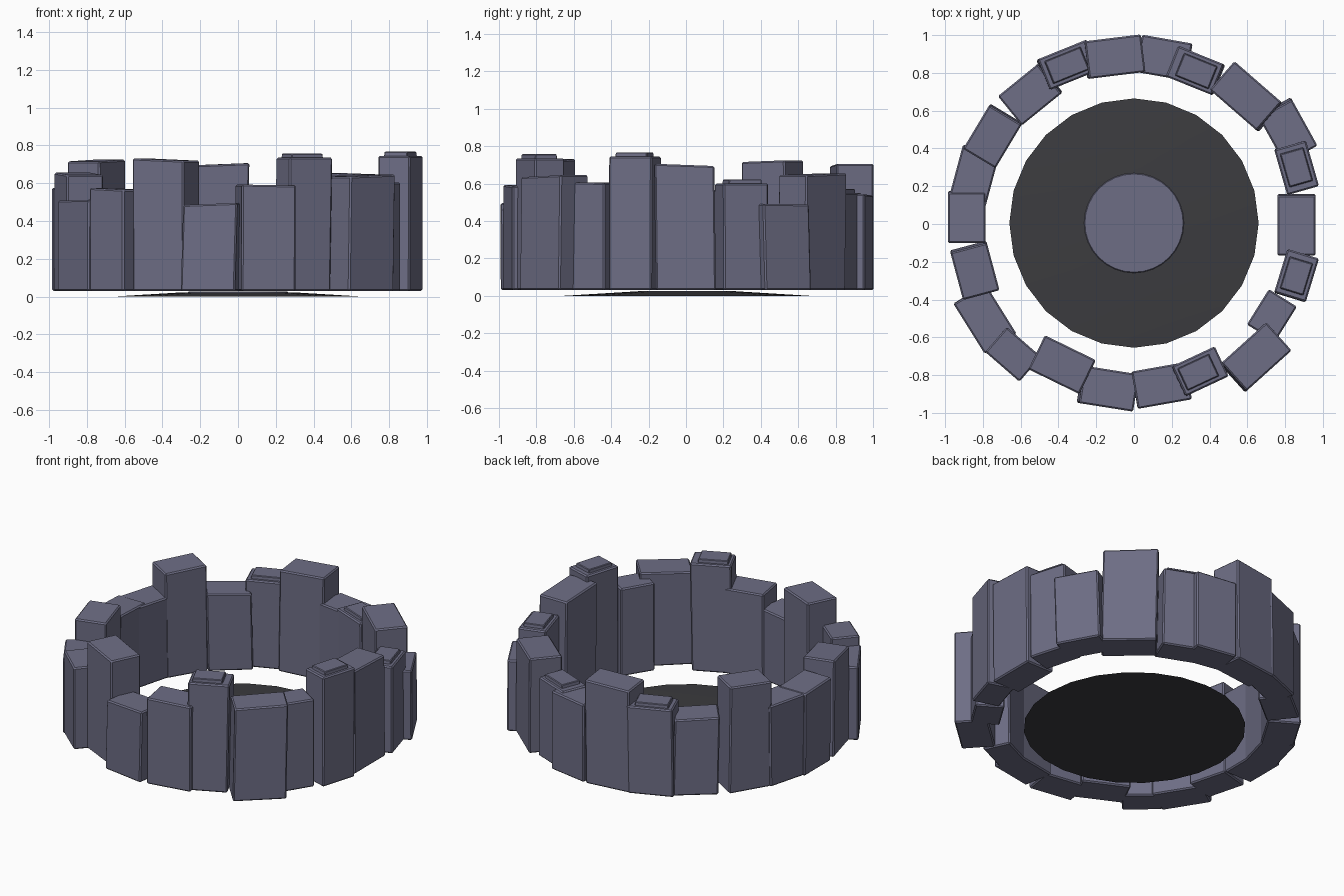
import bpy, bmesh, math, random
from mathutils import Matrix, Vector

if "Cube" in bpy.data.objects:
    bpy.data.objects.remove(bpy.data.objects["Cube"])
random.seed(4)

def mat(name, c):
    m = bpy.data.materials.new(name)
    m.diffuse_color = (*c, 1)
    m.use_nodes = True
    m.node_tree.nodes["Principled BSDF"].inputs["Base Color"].default_value = m.diffuse_color
    return m

STONE = mat("slate_stone", (0.155, 0.155, 0.235))
CHAR = mat("charcoal", (0.045, 0.045, 0.050))

def finish(bm, name, material):
    me = bpy.data.meshes.new(name)
    bm.to_mesh(me)
    bm.free()
    ob = bpy.data.objects.new(name, me)
    bpy.context.collection.objects.link(ob)
    me.materials.append(material)
    return ob

def block(name, x, y, angle, radial, tang, z0, z1, roll=0, slope=0, bevel=0.008, inset=0):
    """Block whose local x points outwards and local y runs round the ring."""
    bm = bmesh.new()
    bmesh.ops.create_cube(bm, size=1)
    for v in bm.verts:
        top = v.co.z > 0
        k = 1 - inset if top else 1
        v.co = Vector((v.co.x * radial * k, v.co.y * tang * k, z1 if top else z0))
        if top:
            v.co.z += slope * (v.co.y / tang)
            v.co.y += roll
    bmesh.ops.bevel(bm, geom=bm.edges[:], offset=bevel, segments=1, affect='EDGES')
    bm.transform(Matrix.Translation((x, y, 0)) @ Matrix.Rotation(math.radians(angle), 4, 'Z'))
    return finish(bm, name, STONE)

# Ring stones: x, y, facing angle, width round the ring, top height, has cap
stones = [
    (.86, 0, 0, .32, .70, 0), (.86, .30, 16, .25, .60, 1), (.81, .50, 29, .28, .49, 0),
    (.60, .67, 49, .33, .65, 0), (.33, .81, 68, .26, .55, 1), (.16, .88, 80, .27, .54, 0),
    (-.11, .885, 97, .30, .70, 0), (-.355, .84, 112, .28, .60, 1), (-.545, .69, 129, .27, .53, 0),
    (-.745, .47, 149, .27, .72, 0), (-.85, .24, 165, .31, .56, 0), (-.885, .04, 180, .27, .57, 0),
    (-.845, -.24, 195, .26, .65, 0), (-.79, -.50, 212, .31, .51, 0), (-.64, -.69, 229, .24, .57, 0),
    (-.38, -.745, 244, .30, .725, 0), (-.145, -.87, 261, .29, .49, 0), (.145, -.855, 280, .29, .59, 0),
    (.34, -.785, 295, .25, .735, 1), (.64, -.71, 312, .32, .64, 0), (.73, -.485, 328, .22, .605, 0),
    (.86, -.275, 343, .24, .745, 1),
]
for i, (x, y, a, w, h, cap) in enumerate(stones):
    r = 0.175 if cap or w < .25 else 0.20
    roll = random.uniform(-.015, .015)
    block(f"ring_stone_{i + 1}", x, y, a, r, w, .03, h, roll, random.uniform(-.015, .015) * (not cap))
    if cap:
        block(f"stone_cap_{i + 1}", x, y, a, r * .76, w * .76, h - .02, h + .022, bevel=.004, inset=.06)

# Low charred mound in the pit
bm = bmesh.new()
bmesh.ops.create_cone(bm, cap_ends=True, segments=24, radius1=.66, radius2=.30, depth=.022,
                      matrix=Matrix.Translation((0, .005, .011)))
finish(bm, "charred_bed", CHAR)

# Flat ash patch in the middle
bm = bmesh.new()
bmesh.ops.create_cone(bm, cap_ends=True, segments=32, radius1=.265, radius2=.26, depth=.006,
                      matrix=Matrix.Translation((0, .005, .024)))
finish(bm, "ash_patch", STONE)

for ob in bpy.context.scene.objects:
    ob.select_set(True)
    bpy.context.view_layer.objects.active = ob
bpy.ops.object.shade_smooth_by_angle(angle=math.radians(30))
